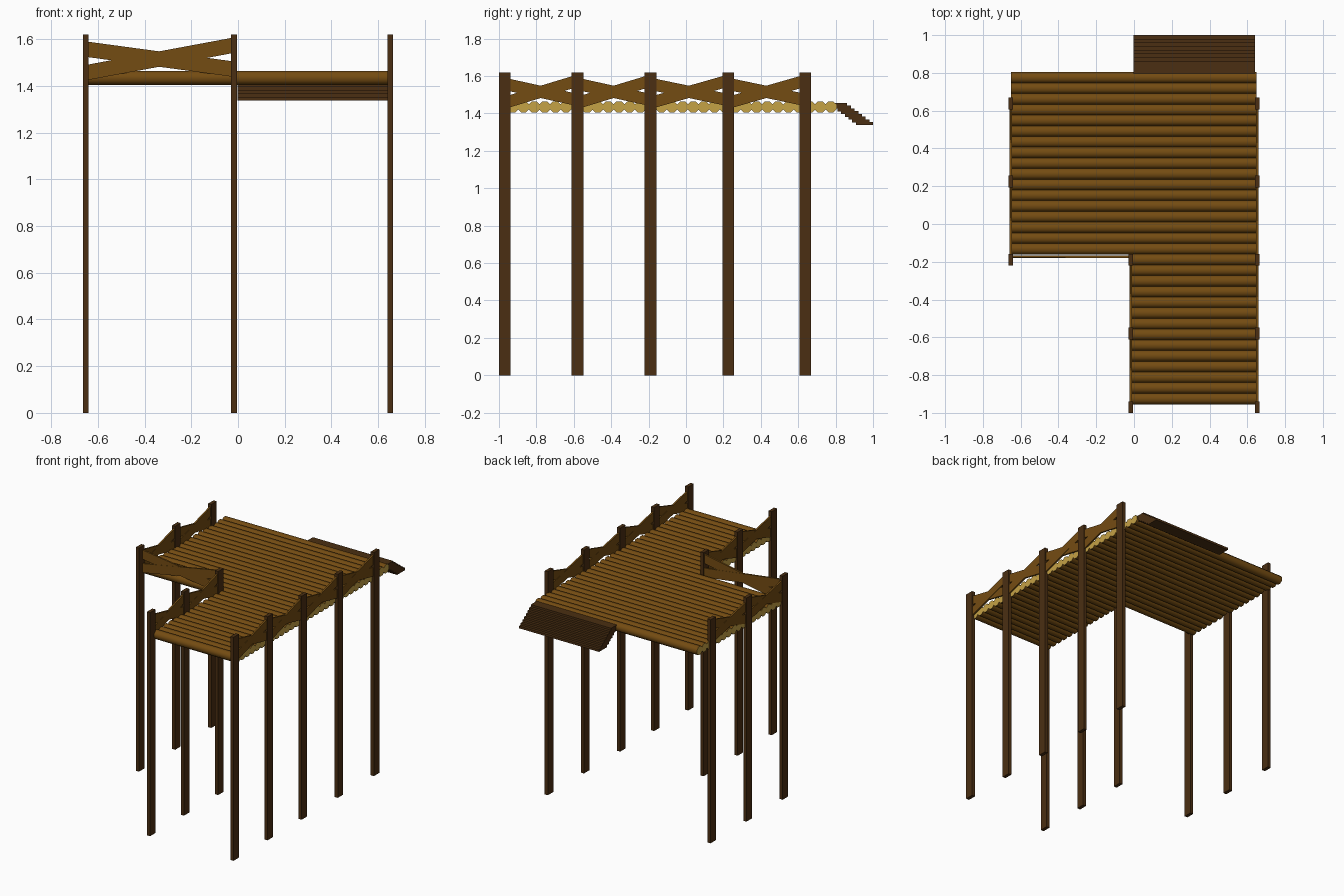
import bpy, bmesh, math
from mathutils import Vector

if "Cube" in bpy.data.objects:
    bpy.data.objects.remove(bpy.data.objects["Cube"])


def material(name, rgb):
    m = bpy.data.materials.new(name)
    m.diffuse_color = (*rgb, 1)
    m.use_nodes = True
    m.node_tree.nodes["Principled BSDF"].inputs["Base Color"].default_value = m.diffuse_color
    return m


WOOD = material("log brown", (0.175, 0.072, 0.006))
DARK = material("dark brown", (0.070, 0.028, 0.006))
CUT = material("cut wood tan", (0.56, 0.36, 0.06))


def finish(name, bm, *mats):
    bmesh.ops.recalc_face_normals(bm, faces=bm.faces)
    me = bpy.data.meshes.new(name)
    bm.to_mesh(me)
    bm.free()
    ob = bpy.data.objects.new(name, me)
    bpy.context.collection.objects.link(ob)
    for m in mats:
        me.materials.append(m)
    return ob


def box(name, lo, hi, mat):
    bm = bmesh.new()
    bmesh.ops.create_cube(bm, size=1)
    lo, hi = Vector(lo), Vector(hi)
    for v in bm.verts:
        v.co = (lo + hi) / 2 + v.co * (hi - lo)
    return finish(name, bm, mat)


def extruded(bm, loop, vec):
    # closed prism from a planar outline
    face = bm.faces.new([bm.verts.new(p) for p in loop])
    res = bmesh.ops.extrude_face_region(bm, geom=[face], use_keep_orig=True)
    verts = [g for g in res["geom"] if isinstance(g, bmesh.types.BMVert)]
    bmesh.ops.translate(bm, verts=verts, vec=vec)


def log(name, x0, x1, y, z=1.435, r=0.0325, n=8):
    bm = bmesh.new()
    loop = [(x0, y + r * math.cos((i + .5) * math.tau / n),
             z + r * math.sin((i + .5) * math.tau / n)) for i in range(n)]
    extruded(bm, loop, (x1 - x0, 0, 0))
    bm.normal_update()
    for f in bm.faces:
        f.material_index = 1 if abs(f.normal.x) > 0.9 else 0
    ob = finish(name, bm, WOOD, CUT)
    bpy.context.view_layer.objects.active = ob
    ob.select_set(True)
    bpy.ops.object.shade_smooth_by_angle(angle=math.radians(50))
    ob.select_set(False)


def cross_rail(name, a, b, t=0.012, h=0.033):
    # two crossed planks between posts a and b (x, y)
    a, b = Vector((*a, 0)), Vector((*b, 0))
    side = (b - a).normalized().cross(Vector((0, 0, 1))) * t
    for k, (za, zb) in enumerate(((1.558, 1.472), (1.457, 1.575))):
        bm = bmesh.new()
        up = Vector((0, 0, 1))
        shift = -side / 2 + side * 0.1 * k
        loop = [a + up * (za - h), b + up * (zb - h),
                b + up * (zb + h), a + up * (za + h)]
        extruded(bm, [p + shift for p in loop], side)
        finish(f"{name}_plank_{k}", bm, WOOD)


XL, XM, XR = -0.652, -0.017, 0.652
Y = [-0.97, -0.58, -0.19, 0.225, 0.638]

# Posts and crossed railings along the three side rows
for row, x, ys in (("right", XR, Y), ("middle", XM, Y[:3]), ("left", XL, Y[2:])):
    for i, y in enumerate(ys):
        box(f"{row}_post_{i}", (x - .0125, y - .031, 0), (x + .0125, y + .031, 1.62), DARK)
    for i, (y0, y1) in enumerate(zip(ys, ys[1:])):
        cross_rail(f"{row}_rail_{i}", (x, y0), (x, y1))

# Railing across the inner corner
cross_rail("front_rail", (XL, -0.172), (XM, -0.172))

# Log deck, wide at the back and narrow at the front
for i in range(31):
    y = 0.775 - i * 1.70 / 30
    log(f"deck_log_{i}", -0.652 if i < 17 else -0.015, 0.648, y)

# Stepped boarding ramp at the back
for i in range(8):
    y, z = 0.77 + i * 0.0197, 1.456 - i * 0.0147
    box(f"ramp_board_{i}", (-0.003, y, z - 0.016), (0.64, y + 0.092, z), DARK)
